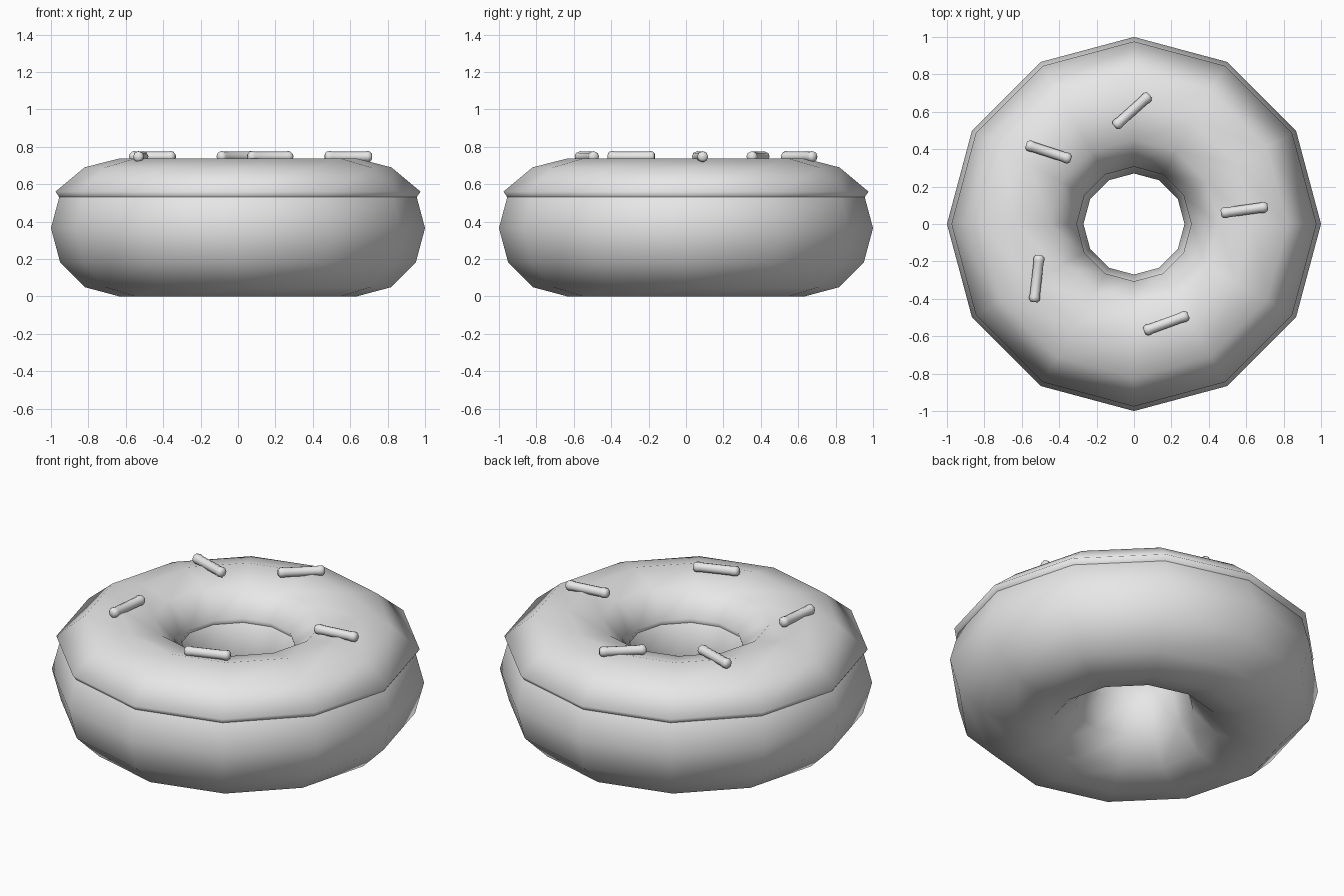
import bpy, bmesh
from math import radians, sin, cos, pi
from mathutils import Matrix

if "Cube" in bpy.data.objects:
    bpy.data.objects.remove(bpy.data.objects["Cube"], do_unlink=True)

RING, TUBE, SIDES = 0.635, 0.365, 12

grey = bpy.data.materials.new("plain grey")
grey.use_nodes = True
grey.diffuse_color = (0.8, 0.8, 0.8, 1)
grey.node_tree.nodes["Principled BSDF"].inputs["Base Color"].default_value = (0.8, 0.8, 0.8, 1)


def lathe(name, profile, sides, closed=False, caps=False):
    """Revolve (radius, height) points around z into a smooth object."""
    bm = bmesh.new()
    rings = []
    for i in range(sides):
        a = 2 * pi * i / sides
        rings.append([bm.verts.new((r * cos(a), r * sin(a), z)) for r, z in profile])
    n = len(profile)
    for i in range(sides):
        p, q = rings[i], rings[(i + 1) % sides]
        for j in range(n if closed else n - 1):
            k = (j + 1) % n
            bm.faces.new((p[j], q[j], q[k], p[k]))
    if caps:
        bm.faces.new([r[0] for r in reversed(rings)])
        bm.faces.new([r[-1] for r in rings])
    for f in bm.faces:
        f.smooth = True
    mesh = bpy.data.meshes.new(name)
    bm.to_mesh(mesh)
    bm.free()
    mesh.materials.append(grey)
    obj = bpy.data.objects.new(name, mesh)
    bpy.context.collection.objects.link(obj)
    return obj


# Dough ring
circle = [(RING + TUBE * cos(2 * pi * i / SIDES), TUBE + TUBE * sin(2 * pi * i / SIDES))
          for i in range(SIDES)]
lathe("dough", circle, SIDES, closed=True)

# Icing over the top, with a small lip along both rims
icing = [(0.955, 0.53), (0.976, 0.56), (0.82, 0.69), (RING, 0.737),
         (0.45, 0.69), (0.306, 0.56), (0.316, 0.53)]
lathe("icing", icing, SIDES)

# Sprinkles: short rods with rounded ends lying flat
rod = [(0.017, -0.126), (0.028, -0.115), (0.03, -0.1), (0.027, -0.085),
       (0.027, 0.085), (0.03, 0.1), (0.028, 0.115), (0.017, 0.126)]
places = [(0.59, 0.075, 8), (-0.01, 0.605, 42), (-0.457, 0.385, -18),
          (-0.52, -0.292, 83.5), (0.172, -0.53, 20)]
for i, (x, y, turn) in enumerate(places):
    s = lathe(f"sprinkle_{i + 1}", rod, 8, caps=True)
    s.data.transform(Matrix.Rotation(pi / 2, 4, "Y"))
    s.location = (x, y, 0.747)
    s.rotation_euler.z = radians(turn)
